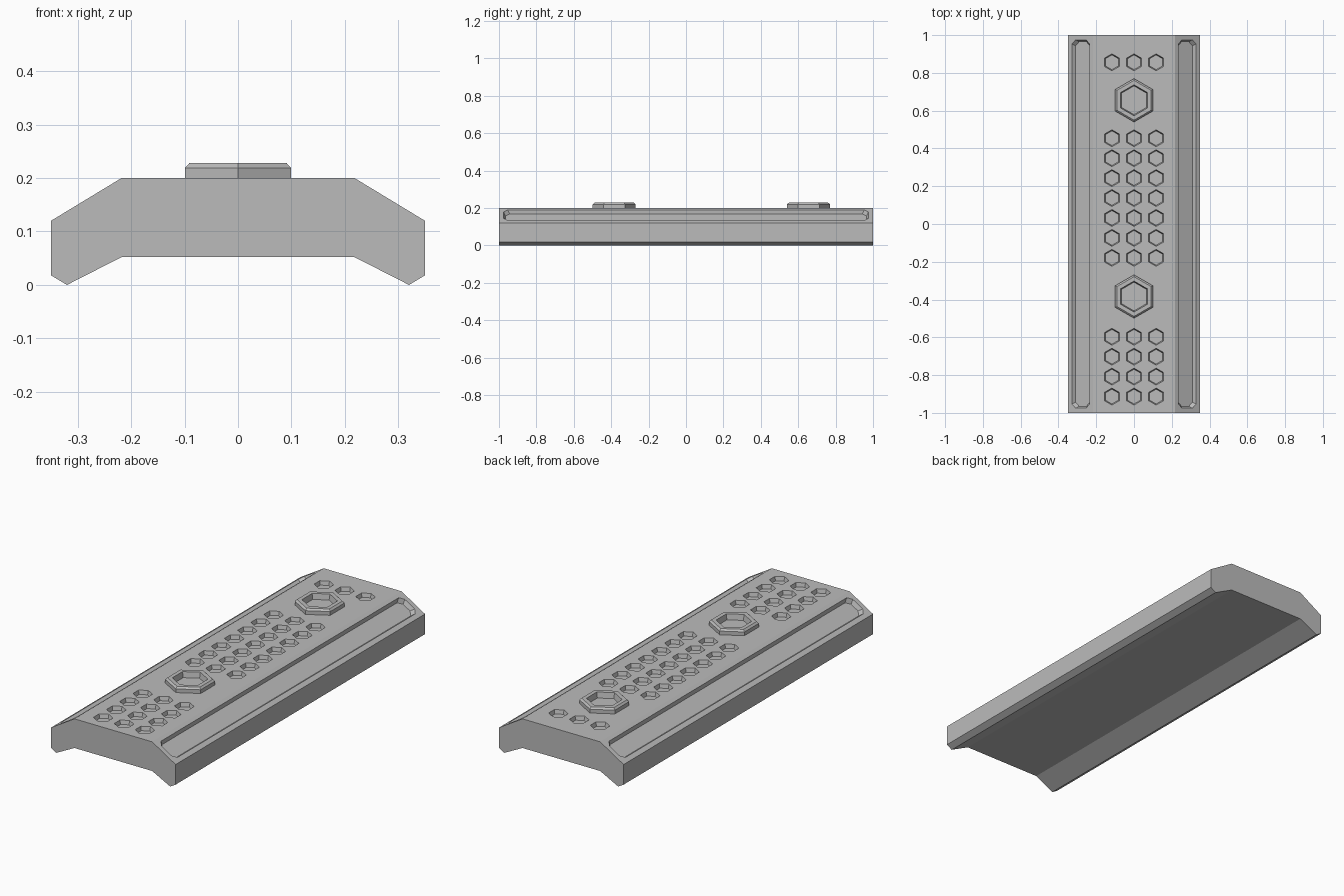
import bpy, bmesh, math
from mathutils import Vector

cube = bpy.data.objects.get("Cube")
if cube:
    bpy.data.objects.remove(cube, do_unlink=True)

grey = bpy.data.materials.new("matte grey")
grey.use_nodes = True
colour = (0.5, 0.5, 0.5, 1)
grey.diffuse_color = colour
grey.node_tree.nodes["Principled BSDF"].inputs["Base Color"].default_value = colour


def loft(bm, rings, caps=True):
    """Join matching loops of points; cap the ends or wrap back to the start."""
    loops = [[bm.verts.new(p) for p in ring] for ring in rings]
    n = len(loops[0])
    pairs = list(zip(loops, loops[1:]))
    if not caps:
        pairs.append((loops[-1], loops[0]))
    for a, b in pairs:
        for i in range(n):
            j = (i + 1) % n
            bm.faces.new((a[i], a[j], b[j], b[i]))
    if caps:
        bm.faces.new(loops[0])
        bm.faces.new(loops[-1])


def finish(name, bm):
    bmesh.ops.recalc_face_normals(bm, faces=bm.faces)
    mesh = bpy.data.meshes.new(name)
    bm.to_mesh(mesh)
    bm.free()
    mesh.materials.append(grey)
    obj = bpy.data.objects.new(name, mesh)
    bpy.context.collection.objects.link(obj)
    return obj


def hexagon(x, y, z, r):
    angles = [math.radians(30 + 60 * i) for i in range(6)]
    return [(x + r * math.cos(a), y + r * math.sin(a), z) for a in angles]


TOP = 0.2

# Body: a bent plate profile swept along y
half = [(0.218, TOP), (0.35, 0.12), (0.35, 0.018), (0.32, 0), (0.218, 0.052)]
profile = half + [(-x, z) for x, z in reversed(half)]
bm = bmesh.new()
loft(bm, [[(x, y, z) for x, z in profile] for y in (-1, 1)])
body = finish("body_plate", bm)

# Cutter for the tapered hexagonal pockets
bm = bmesh.new()
rows = [0.856]
rows += [0.454 - 0.1055 * i for i in range(7)]
rows += [-0.597 - 0.1055 * i for i in range(4)]
for y in rows:
    for x in (-0.117, 0, 0.117):
        loft(bm, [hexagon(x, y, TOP - 0.02, 0.039),
                  hexagon(x, y, TOP + 0.02, 0.051)])


# Cutter for the long grooves in both sloping shoulders
def groove_ring(side, w, taper):
    a, b, c = 0.0546 + taper, 0.975 + taper, 0.022
    corners = [(a, b - c), (a - c, b), (c - a, b), (-a, b - c),
               (-a, c - b), (c - a, -b), (a - c, -b), (a, c - b)]
    down = Vector((0.132, 0, -0.08)).normalized()
    normal = Vector((-down.z, 0, down.x))
    centre = Vector((0.2815, 0, 0.1615))
    ring = [centre + down * u + normal * w + Vector((0, v, 0)) for u, v in corners]
    return [(side * p.x, p.y, p.z) for p in ring]


for side in (1, -1):
    loft(bm, [groove_ring(side, -0.02, -0.01), groove_ring(side, 0.02, 0.01)])
cutter = finish("pocket_cutter", bm)
cutter.hide_render = True

# Cut the pockets and grooves, then discard the cutter
cut = body.modifiers.new("pockets", 'BOOLEAN')
cut.operation = 'DIFFERENCE'
cut.solver = 'EXACT'
cut.object = cutter
bpy.context.view_layer.objects.active = body
bpy.ops.object.modifier_apply(modifier=cut.name)
bpy.data.objects.remove(cutter, do_unlink=True)

# Raised hexagonal collars with a bevelled rim
section = [(0.115, TOP - 0.004), (0.115, 0.219), (0.105, 0.228),
           (0.082, 0.228), (0.075, TOP - 0.004)]
for name, y in (("front_collar", -0.384), ("rear_collar", 0.655)):
    bm = bmesh.new()
    loft(bm, [hexagon(0, y, z, r) for r, z in section], caps=False)
    finish(name, bm)
